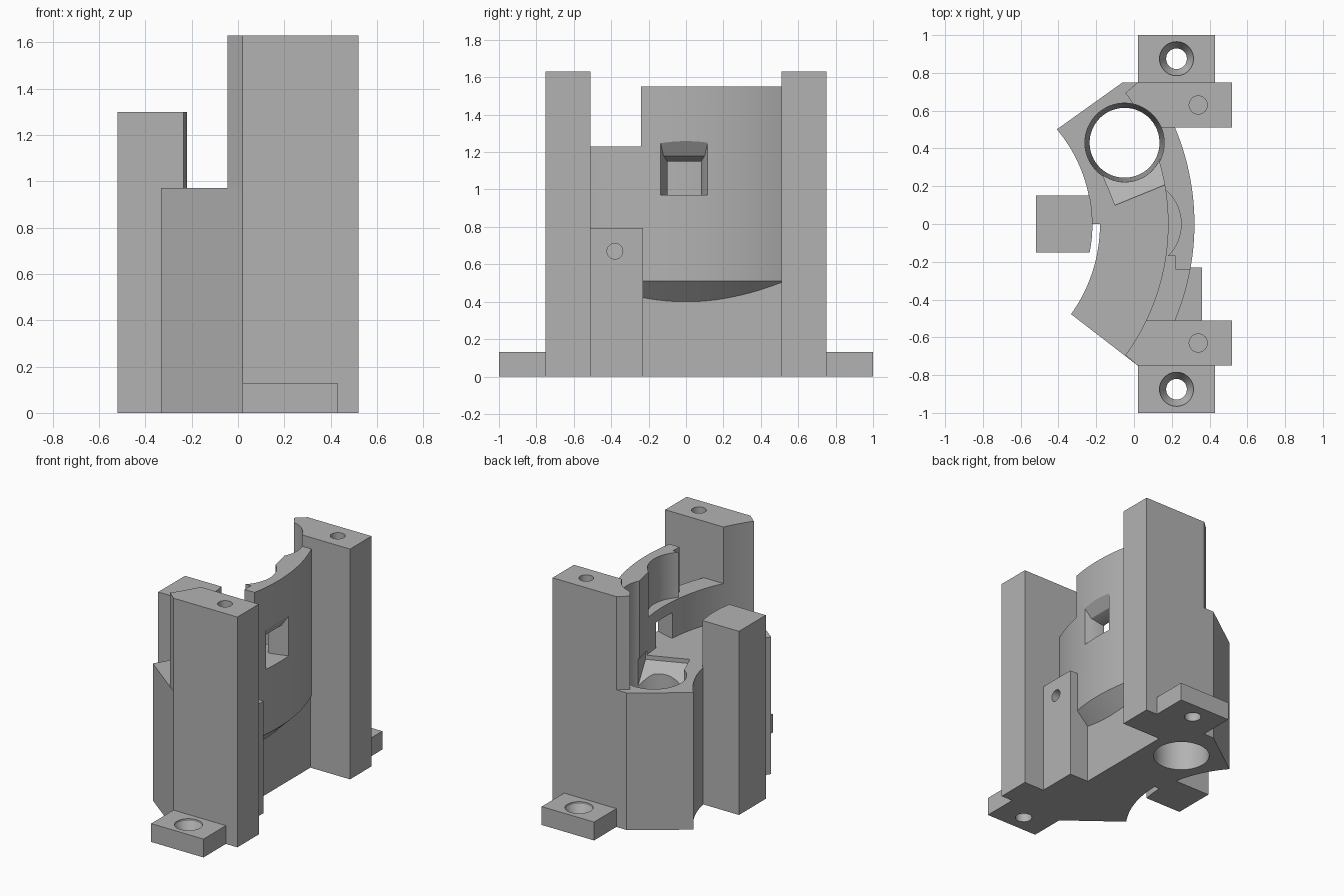
import bpy, bmesh, math
from mathutils import Vector

old = bpy.data.objects.get("Cube")
if old:
    bpy.data.objects.remove(old, do_unlink=True)

grey = bpy.data.materials.new("plain grey")
grey.use_nodes = True
grey.diffuse_color = (0.45, 0.45, 0.45, 1)
grey.node_tree.nodes["Principled BSDF"].inputs["Base Color"].default_value = (0.45, 0.45, 0.45, 1)

CX = -1.0            # axis of the curved wall
R_IN, R_OUT = 1.18, 1.32


def loft(name, rings):
    """Solid skinned through rings of equal length, capped at both ends."""
    bm = bmesh.new()
    loops = [[bm.verts.new(p) for p in ring] for ring in rings]
    n = len(loops[0])
    for a, b in zip(loops, loops[1:]):
        for i in range(n):
            j = (i + 1) % n
            bm.faces.new((a[i], a[j], b[j], b[i]))
    bm.faces.new(loops[0][::-1])
    bm.faces.new(loops[-1])
    bmesh.ops.recalc_face_normals(bm, faces=bm.faces)
    mesh = bpy.data.meshes.new(name)
    bm.to_mesh(mesh)
    bm.free()
    mesh.materials.append(grey)
    obj = bpy.data.objects.new(name, mesh)
    bpy.context.collection.objects.link(obj)
    return obj


def prism(name, outline, z0, z1):
    return loft(name, [[(x, y, z) for x, y in outline] for z in (z0, z1)])


def box(name, x0, x1, y0, y1, z0, z1):
    return prism(name, [(x0, y0), (x1, y0), (x1, y1), (x0, y1)], z0, z1)


def arc(r, a0, a1, steps=24):
    angles = [math.radians(a0 + (a1 - a0) * i / steps) for i in range(steps + 1)]
    return [(CX + r * math.cos(a), r * math.sin(a)) for a in angles]


def bore(name, x, y, levels, n=64):
    """Round cutter through (radius, height) levels."""
    turn = [math.tau * i / n for i in range(n)]
    return loft(name, [[(x + r * math.cos(a), y + r * math.sin(a), z) for a in turn]
                       for r, z in levels])


def cut(obj, *cutters):
    for c in cutters:
        c.hide_render = True
        mod = obj.modifiers.new("cut", 'BOOLEAN')
        mod.operation, mod.solver, mod.object = 'DIFFERENCE', 'EXACT', c
        bpy.context.view_layer.objects.active = obj
        bpy.ops.object.modifier_apply(modifier=mod.name)


# Shared cutters: round well and sloping chute leading into it
well = bore("well_cutter", -0.05, 0.43, [(0.185, -0.1), (0.185, 0.0), (0.21, 0.97), (0.21, 1.8)])
chute_top = [(-0.10, 0.10), (0.17, 0.21), (0.11, 0.45), (-0.23, 0.42)]
chute = loft("chute_cutter", [[(x, y, z) for (x, y), z in zip(chute_top, (0.94, 0.94, 0.7, 0.7))],
                              [(x, y, 1.0) for x, y in chute_top]])

# Curved base body
outline = ([(-0.41, 0.5)] + arc(0.775, 39, 0) + arc(0.82, 0, -35.6)
           + [(0.02, -0.75), (0.21, -0.75), (0.21, 0.75), (-0.06, 0.75)])
base = prism("base_body", outline, 0, 0.97)
cut(base, well, chute)

# Curved wall with a chamfered underside
profile = [(R_IN, 0.37), (R_OUT, 0.51), (R_OUT, 1.55), (R_IN, 1.55)]
rings = []
for i in range(49):
    a = math.radians(-27 + 54 * i / 48)
    rings.append([(CX + r * math.cos(a), r * math.sin(a), z) for r, z in profile])
wall = loft("curved_wall", rings)
shoulder = box("shoulder_cutter", -0.3, 0.6, -0.8, -0.24, 1.23, 1.8)
step = box("step_cutter", -0.3, 0.22, -0.5, -0.17, 1.23, 1.8)
scoop = bore("scoop_cutter", 0.01, 0, [(0.24, 1.23), (0.24, 1.8)])
window = loft("window_cutter", [
    [(x, y0, 0.97), (x, y1, 0.97), (x, y1, z), (x, y0, z)]
    for x, y0, y1, z in ((0.1, -0.1, 0.08, 1.15), (0.2, -0.1, 0.08, 1.15),
                         (0.27, -0.12, 0.1, 1.18), (0.34, -0.145, 0.125, 1.29))])
cut(wall, shoulder, step, scoop, window, well, chute)

# Pillars and screw feet, mirrored front to back
for side, s in (("front", -1), ("back", 1)):
    inner = [(x, s * y) for x, y in arc(R_IN, 25.61, 36, 10)]
    plan = [(0.52, s * 0.75), (0.52, s * 0.51)] + inner + [(0.02, s * 0.75)]
    pillar = prism(side + "_pillar", plan, 0, 1.63)
    cut(pillar, bore(side + "_pillar_hole_cutter", 0.34, s * 0.63, [(0.048, 1.25), (0.048, 1.8)], 32))
    if s > 0:
        cut(pillar, well)
    foot = box(side + "_foot", 0.02, 0.43, min(s * 0.75, s), max(s * 0.75, s), 0, 0.13)
    cut(foot, bore(side + "_foot_hole_cutter", 0.225, s * 0.875,
                   [(0.055, -0.1), (0.055, 0.05), (0.09, 0.115), (0.09, 0.3)], 32))

# Rear post with a face following the inner curve
post = [(-0.52, -0.15)] + arc(0.78, -11.1, 11.1, 12) + [(-0.52, 0.15)]
prism("rear_post", post, 0, 1.3)

# Side block with a cross hole
block = box("side_block", 0.1, 0.36, -0.52, -0.23, 0, 0.795)
turn = [math.tau * i / 32 for i in range(32)]
cut(block, loft("side_hole_cutter", [[(x, -0.38 + 0.042 * math.cos(a), 0.67 + 0.042 * math.sin(a))
                                      for a in turn] for x in (0.2, 0.5)]))

# Remove helpers, then smooth the curved surfaces
for obj in list(bpy.context.scene.objects):
    if obj.name.endswith("_cutter"):
        bpy.data.objects.remove(obj, do_unlink=True)
bpy.ops.object.select_all(action='DESELECT')
for obj in bpy.context.scene.objects:
    if obj.type == 'MESH':
        obj.select_set(True)
        bpy.context.view_layer.objects.active = obj
bpy.ops.object.shade_smooth_by_angle(angle=math.radians(25))
